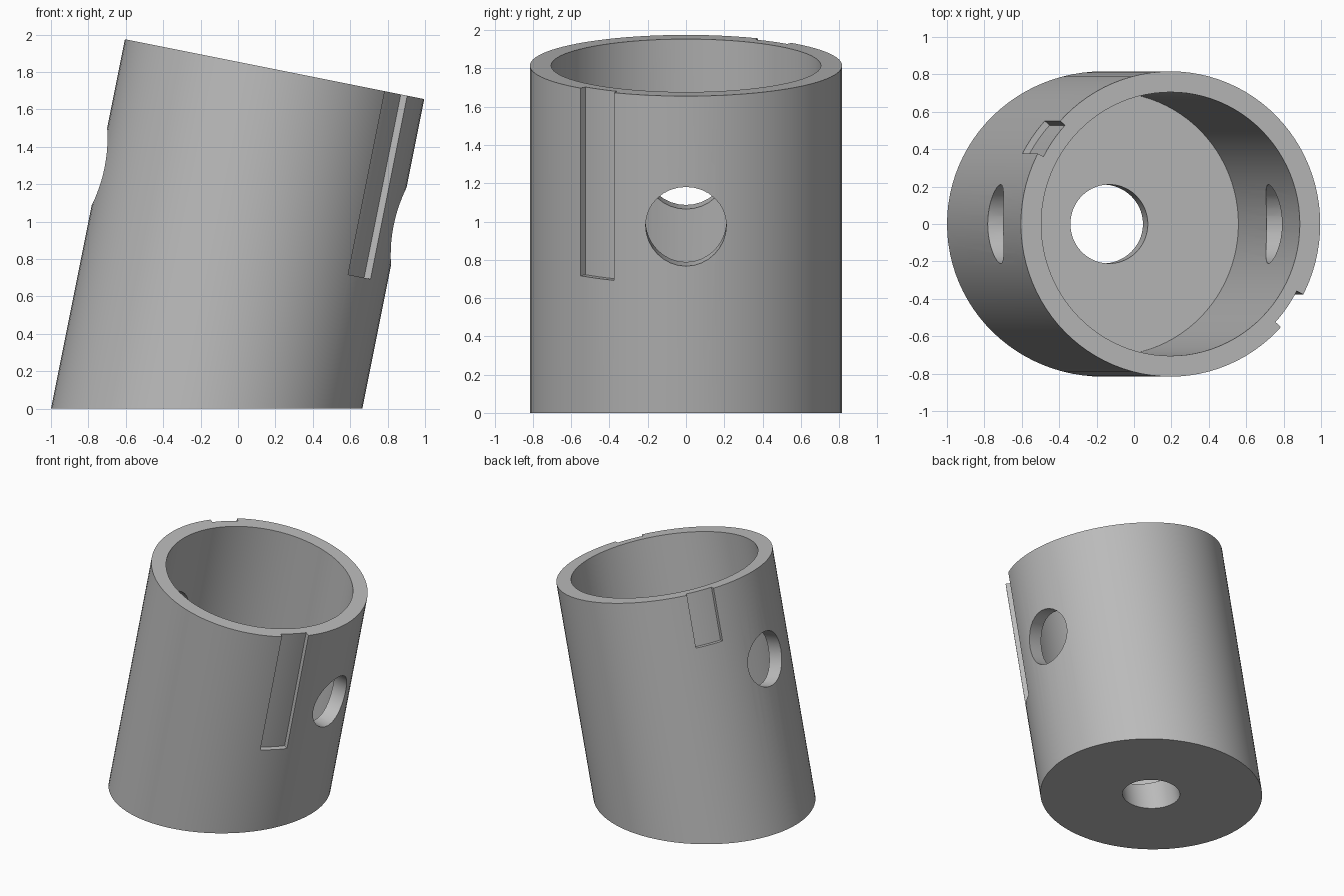
import bpy
import bmesh
from math import radians, atan, cos, sin, pi
from mathutils import Matrix

cube = bpy.data.objects.get("Cube")
if cube:
    bpy.data.objects.remove(cube, do_unlink=True)

# Main sizes, in the frame of the leaning tube
SLOPE = 0.2
TOP = 1.851
OUTER, INNER, HOLE = 0.816, 0.705, 0.211
FLOOR = 0.176
SIDE_HOLE_HEIGHT = 1.156
SEGMENTS = 96
LEAN = Matrix.Translation((-0.1675, 0, 0)) @ Matrix.Rotation(atan(SLOPE), 4, "Y")

grey = bpy.data.materials.new("plain grey")
grey.use_nodes = True
colour = (0.5, 0.5, 0.5, 1)
grey.diffuse_color = colour
grey.node_tree.nodes["Principled BSDF"].inputs["Base Color"].default_value = colour


def make_object(name, bm):
    """Turn a bmesh into a leaning object."""
    bmesh.ops.recalc_face_normals(bm, faces=bm.faces)
    mesh = bpy.data.meshes.new(name)
    bm.to_mesh(mesh)
    bm.free()
    mesh.transform(LEAN)
    mesh.materials.append(grey)
    obj = bpy.data.objects.new(name, mesh)
    bpy.context.collection.objects.link(obj)
    return obj


def make_cup():
    """Lathe the cup wall; its base is sheared to sit level on the ground."""
    profile = [(HOLE, None), (OUTER, None), (OUTER, TOP),
               (INNER, TOP), (INNER, FLOOR), (HOLE, FLOOR)]
    bm = bmesh.new()
    rings = []
    for r, z in profile:
        ring = []
        for i in range(SEGMENTS):
            a = 2 * pi * i / SEGMENTS
            x, y = r * cos(a), r * sin(a)
            ring.append(bm.verts.new((x, y, SLOPE * x if z is None else z)))
        rings.append(ring)
    for k, ring in enumerate(rings):
        after = rings[(k + 1) % len(rings)]
        for i in range(SEGMENTS):
            j = (i + 1) % SEGMENTS
            bm.faces.new((ring[i], ring[j], after[j], after[i]))
    return make_object("cup_body", bm)


def make_cross_hole():
    """Rod that drills both side holes."""
    bm = bmesh.new()
    turn = Matrix.Translation((0, 0, SIDE_HOLE_HEIGHT)) @ Matrix.Rotation(pi / 2, 4, "Y")
    bmesh.ops.create_cone(bm, cap_ends=True, segments=32, radius1=HOLE,
                          radius2=HOLE, depth=3, matrix=turn)
    return make_object("cross_hole_cutter", bm)


def make_slot(name, angle, length, depth):
    """Curved block that cuts a shallow slot down from the rim."""
    bm = bmesh.new()
    half, steps = 7.5, 6
    angles = [radians(angle - half + 2 * half * i / steps) for i in range(steps + 1)]
    outline = [(OUTER - depth, a) for a in angles]
    outline += [(OUTER + 0.1, a) for a in reversed(angles)]
    base = bm.faces.new([bm.verts.new((r * cos(a), r * sin(a), TOP - length))
                         for r, a in outline])
    grown = bmesh.ops.extrude_face_region(bm, geom=[base])["geom"]
    tops = [v for v in grown if isinstance(v, bmesh.types.BMVert)]
    bmesh.ops.translate(bm, verts=tops, vec=(0, 0, length + 0.1))
    return make_object(name, bm)


# Cup with two side holes, a long slot and a short slot opposite it
cup = make_cup()
cutters = [make_cross_hole(),
           make_slot("long_slot_cutter", -35, 1.0, 0.04),
           make_slot("short_slot_cutter", 145, 0.42, 0.035)]

bpy.ops.object.select_all(action="DESELECT")
cup.select_set(True)
bpy.context.view_layer.objects.active = cup
for cutter in cutters:
    cutter.hide_render = True
    cut = cup.modifiers.new(cutter.name, "BOOLEAN")
    cut.operation = "DIFFERENCE"
    cut.solver = "EXACT"
    cut.object = cutter
    bpy.ops.object.modifier_apply(modifier=cut.name)
for cutter in cutters:
    bpy.data.objects.remove(cutter, do_unlink=True)

bpy.ops.object.shade_smooth_by_angle(angle=radians(25))
